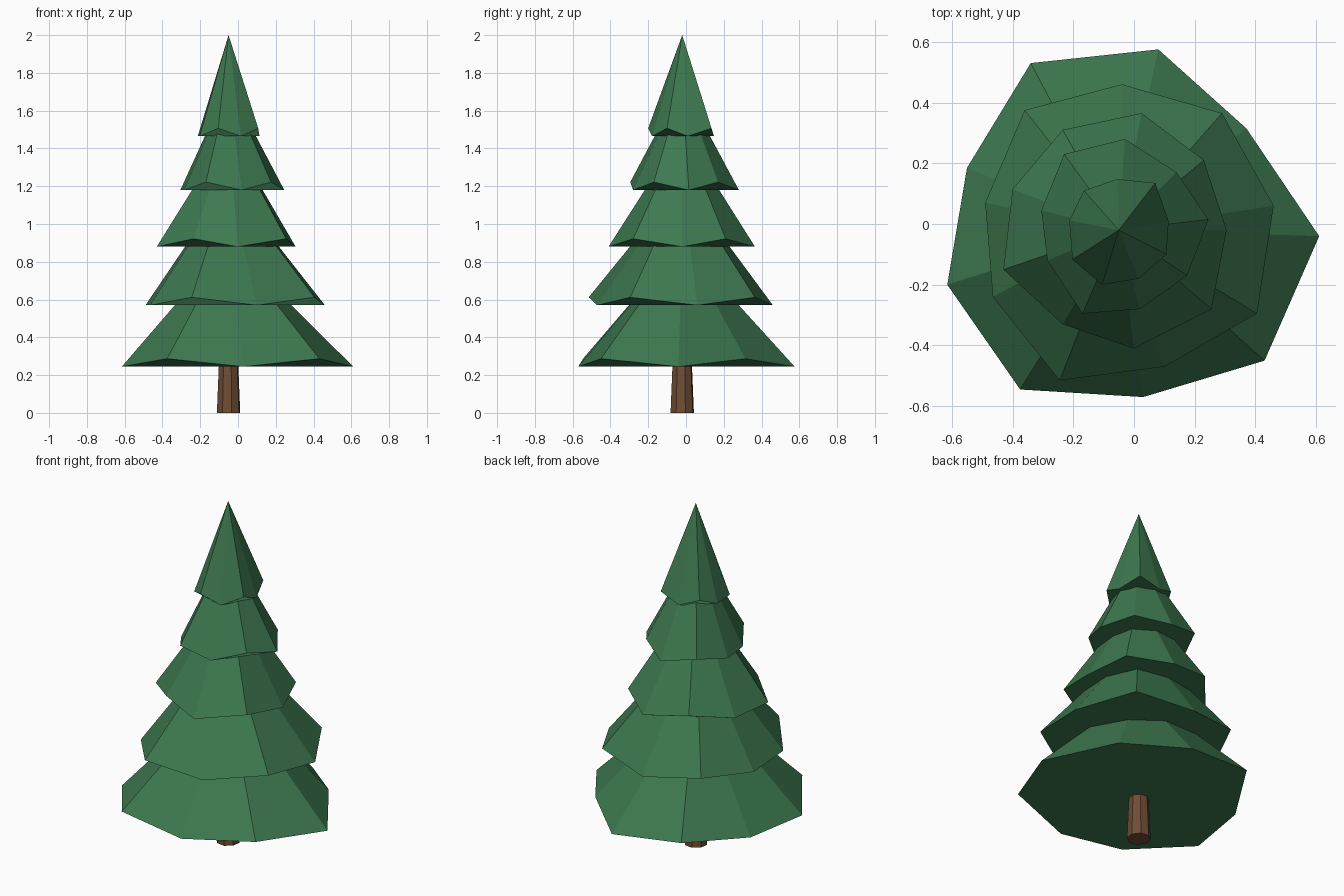
import bpy
import bmesh
from math import radians
from mathutils import Matrix, Vector

default_cube = bpy.data.objects.get("Cube")
if default_cube:
    bpy.data.objects.remove(default_cube, do_unlink=True)

# The trunk axis sits slightly off the centre of the uneven branches
AXIS = Vector((-0.05, -0.02, 0))


def make_material(name, colour):
    material = bpy.data.materials.new(name)
    material.use_nodes = True
    material.diffuse_color = colour
    shader = material.node_tree.nodes["Principled BSDF"]
    shader.inputs["Base Color"].default_value = colour
    shader.inputs["Roughness"].default_value = 0.9
    return material


def make_object(name, bm, material):
    bmesh.ops.recalc_face_normals(bm, faces=bm.faces[:])
    mesh = bpy.data.meshes.new(name)
    bm.to_mesh(mesh)
    bm.free()
    mesh.materials.append(material)
    obj = bpy.data.objects.new(name, mesh)
    bpy.context.collection.objects.link(obj)
    return obj


def make_tier(name, low, peak, rim, material):
    """Closed faceted cone whose rim corners alternate between raised and low."""
    bm = bmesh.new()
    corners = []
    for i, (x, y) in enumerate(rim):
        raised = i % 2 == 0 and i < len(rim) - 1
        z = low + (0.042 if raised else 0)
        corners.append(bm.verts.new((x, y, z)))
    tip = bm.verts.new(AXIS + Vector((0, 0, peak)))
    for i, corner in enumerate(corners):
        bm.faces.new((corner, corners[i - 1], tip))
    bm.faces.new(corners)
    return make_object(name, bm, material)


needles = make_material("needle green", (0.047, 0.19, 0.08, 1))
bark = make_material("bark brown", (0.16, 0.075, 0.036, 1))

# Trunk: tapered octagonal post
bm = bmesh.new()
bmesh.ops.create_cone(
    bm, cap_ends=True, segments=8, radius1=0.064, radius2=0.045, depth=0.45,
    matrix=Matrix.Translation(AXIS + Vector((0, 0, 0.225)))
    @ Matrix.Rotation(radians(15), 4, "Z"))
make_object("trunk", bm, bark)

# Branch tiers, bottom to top: name, rim height, peak height, rim corners
tiers = [
    ("bottom_branches", 0.245, 0.9,
     [(-.34, .53), (.08, .575), (.37, .315), (.61, -.04), (.43, -.45),
      (.03, -.57), (-.375, -.545), (-.615, -.2), (-.55, .185)]),
    ("lower_branches", 0.57, 1.22,
     [(-.36, .375), (-.04, .46), (.29, .365), (.46, .06), (.405, -.295),
      (.1, -.47), (-.245, -.515), (-.465, -.24), (-.49, .07)]),
    ("middle_branches", 0.88, 1.49,
     [(-.235, .31), (.025, .365), (.23, .21), (.305, -.02), (.255, -.28),
      (0, -.41), (-.235, -.33), (-.43, -.15), (-.4, .115)]),
    ("upper_branches", 1.18, 1.74,
     [(-.23, .23), (-.03, .28), (.14, .17), (.245, .015), (.175, -.17),
      (.02, -.28), (-.17, -.295), (-.285, -.12), (-.305, .045)]),
    ("top_branches", 1.465, 2.0,
     [(-.165, .11), (-.055, .148), (.07, .135), (.114, .01), (.107, -.1),
      (.015, -.18), (-.105, -.2), (-.203, -.117), (-.213, .012)]),
]
for name, low, peak, rim in tiers:
    make_tier(name, low, peak, rim, needles)
